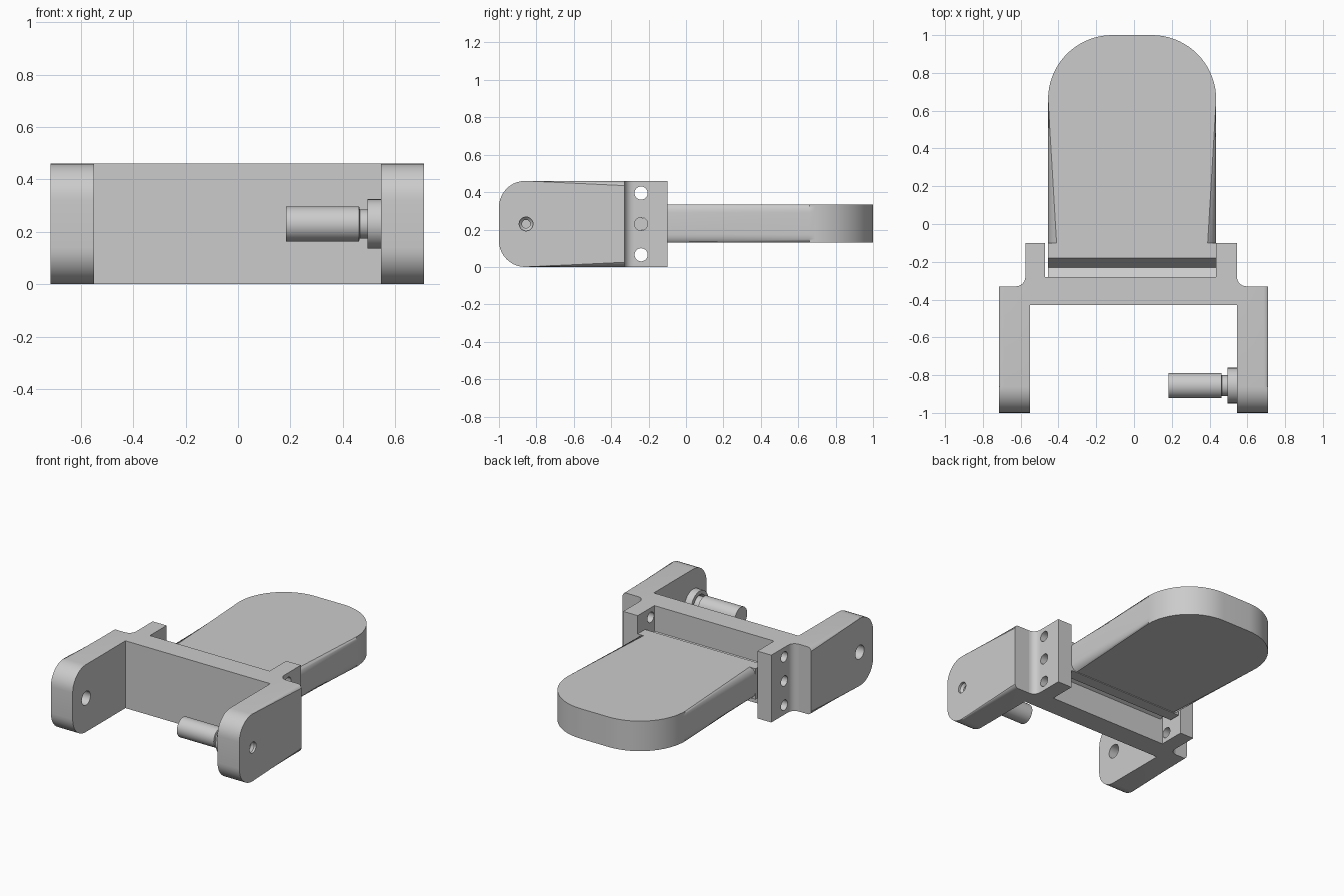
import bpy, bmesh
from math import sin, cos, pi, radians

cube = bpy.data.objects.get("Cube")
if cube:
    bpy.data.objects.remove(cube, do_unlink=True)

grey = bpy.data.materials.new("plain grey")
grey.use_nodes = True
grey.diffuse_color = (0.6, 0.6, 0.6, 1)
grey.node_tree.nodes["Principled BSDF"].inputs["Base Color"].default_value = (0.6, 0.6, 0.6, 1)

H = 0.46          # frame height
MID = 0.23        # height of the pivot axis
PIVOT_Y = -0.855


def arc(cx, cy, r, start, end, n=10):
    """Points on an arc, angles in degrees."""
    angles = [radians(start + (end - start) * i / n) for i in range(n + 1)]
    return [(cx + r * cos(a), cy + r * sin(a)) for a in angles]


def finish(name, bm):
    bmesh.ops.recalc_face_normals(bm, faces=bm.faces)
    mesh = bpy.data.meshes.new(name)
    bm.to_mesh(mesh)
    bm.free()
    mesh.materials.append(grey)
    obj = bpy.data.objects.new(name, mesh)
    bpy.context.collection.objects.link(obj)
    return obj


def smooth(obj):
    bpy.ops.object.select_all(action='DESELECT')
    obj.select_set(True)
    bpy.context.view_layer.objects.active = obj
    bpy.ops.object.shade_smooth_by_angle(angle=radians(32))


def prism(name, points, low, high, axis, bevel=0, pick=None):
    """Extrude a profile along x or z, rounding the edges chosen by pick."""
    bm = bmesh.new()

    def place(p, d):
        return (d, p[0], p[1]) if axis == 'x' else (p[0], p[1], d)

    rings = [[bm.verts.new(place(p, d)) for p in points] for d in (low, high)]
    for ring in rings:
        bm.faces.new(ring)
    n = len(points)
    for i in range(n):
        j = (i + 1) % n
        bm.faces.new((rings[0][i], rings[0][j], rings[1][j], rings[1][i]))
    if bevel:
        edges = [e for e in bm.edges if pick(*[v.co for v in e.verts])]
        bmesh.ops.bevel(bm, geom=edges, offset=bevel, segments=5, profile=0.5, affect='EDGES')
    return finish(name, bm)


def lathe(name, profile, y, z, n=40):
    """Closed ring or solid of revolution about a line along x; profile holds (x, radius)."""
    bm = bmesh.new()
    rings = []
    for x, r in profile:
        rings.append([bm.verts.new((x, y + r * cos(2 * pi * i / n), z + r * sin(2 * pi * i / n)))
                      for i in range(n)])
    for a, b in zip(rings, rings[1:]):
        for i in range(n):
            j = (i + 1) % n
            bm.faces.new((a[i], a[j], b[j], b[i]))
    bm.faces.new(rings[0])
    bm.faces.new(rings[-1])
    return finish(name, bm)


def drill(obj, profile, y, z):
    """Cut a round hole along x and discard the cutter."""
    cutter = lathe("hole_cutter", profile, y, z)
    cutter.hide_render = True
    mod = obj.modifiers.new("hole", 'BOOLEAN')
    mod.operation = 'DIFFERENCE'
    mod.solver = 'EXACT'
    mod.object = cutter
    bpy.context.view_layer.objects.active = obj
    bpy.ops.object.modifier_apply(modifier=mod.name)
    bpy.data.objects.remove(cutter, do_unlink=True)


# Frame: cross plate with an ear and a concave fillet at each end
R = 0.05
frame_outline = [(-0.55, -0.43), (0.545, -0.43), (0.545, -0.33)]
frame_outline += arc(0.545 + R, -0.33 + R, R, 270, 180, 6)
frame_outline += [(0.545, -0.1), (0.435, -0.1), (0.435, -0.28),
                  (-0.47, -0.28), (-0.47, -0.1), (-0.575, -0.1)]
frame_outline += arc(-0.575 - R, -0.33 + R, R, 0, -90, 6)
frame_outline += [(-0.55, -0.33)]
frame = prism("frame_plate_and_ears", frame_outline, 0, H, 'z')
for z in (0.065, MID, 0.395):
    drill(frame, [(-0.8, 0.035), (0.8, 0.035)], -0.24, z)
smooth(frame)

# Arms: rounded front corners, softened outer rim
C = 0.14
arm_outline = [(-0.33, 0), (-0.33, H)]
arm_outline += arc(-1 + C, H - C, C, 90, 180)
arm_outline += arc(-1 + C, C, C, 180, 270)


def arm(name, inner, outer, hole):
    def outer_rim(a, b):
        on_face = abs(a.x - outer) < 1e-4 and abs(b.x - outer) < 1e-4
        return on_face and not (a.y > -0.34 and b.y > -0.34)
    obj = prism(name, arm_outline, min(inner, outer), max(inner, outer), 'x', 0.025, outer_rim)
    drill(obj, hole, PIVOT_Y, MID)
    smooth(obj)


arm("left_arm", 0.545, 0.71, [(0.5, 0.022), (0.68, 0.022), (0.695, 0.037), (0.8, 0.037)])
arm("right_arm", -0.55, -0.715, [(-0.8, 0.047), (-0.5, 0.047)])

# Pivot pin: collar with a recess, narrow neck and thick barrel
collar = lathe("pin_collar", [(0.545, 0.094), (0.495, 0.094), (0.495, 0.068), (0.52, 0.06)],
               PIVOT_Y, MID)
barrel = lathe("pivot_pin", [(0.53, 0.055), (0.465, 0.055), (0.462, 0.067), (0.183, 0.067)],
               PIVOT_Y, MID)
smooth(collar)
smooth(barrel)

# Paddle: long slab with a rounded far end and soft rims
LOW, HIGH, P = 0.13, 0.335, 0.34
paddle_outline = [(-0.455, -0.1), (0.435, -0.1)]
paddle_outline += arc(0.435 - P, 1 - P, P, 0, 90, 18)
paddle_outline += arc(-0.455 + P, 1 - P, P, 90, 180, 18)


def paddle_rim(a, b):
    return abs(a.z - b.z) < 1e-4 and not (a.y < -0.09 and b.y < -0.09)


paddle = prism("paddle", paddle_outline, LOW, HIGH, 'z', 0.045, paddle_rim)
smooth(paddle)

# Paddle root: square-edged block with a sloped groove above and below
upper = [(-0.1, HIGH), (-0.18, HIGH), (-0.23, 0.26), (-0.28, 0.285)]
lower = [(y, 2 * MID - z) for y, z in reversed(upper)]
prism("paddle_root", upper + lower, -0.455, 0.435, 'x')
